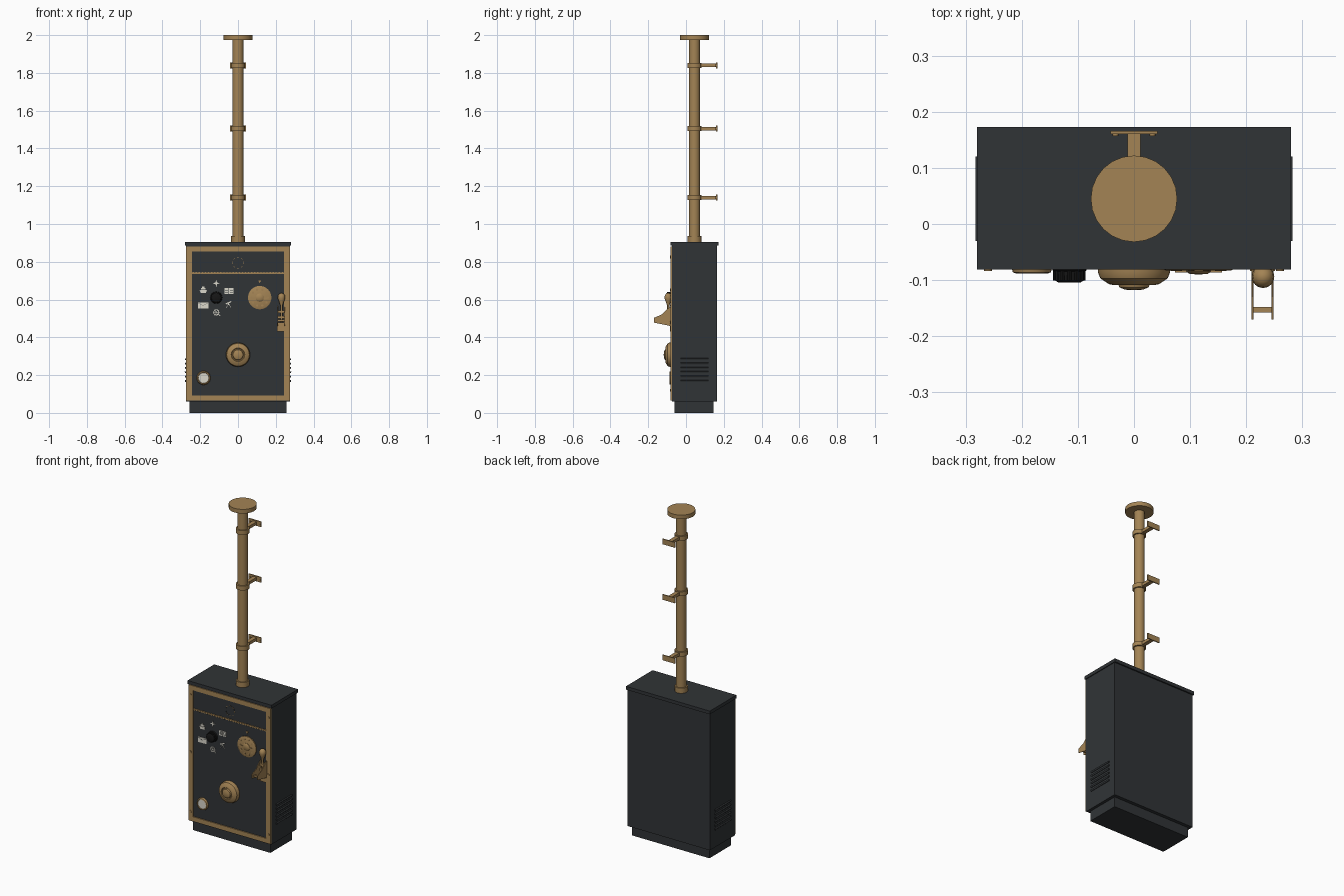
import bpy, bmesh
from math import pi, sin, cos
from mathutils import Matrix, Vector

cube = bpy.data.objects.get("Cube")
if cube:
    bpy.data.objects.remove(cube, do_unlink=True)


def material(name, rgb):
    m = bpy.data.materials.new(name)
    m.use_nodes = True
    m.diffuse_color = (*rgb, 1)
    m.node_tree.nodes["Principled BSDF"].inputs["Base Color"].default_value = (*rgb, 1)
    return m


DARK = material("dark_paint", (0.03, 0.034, 0.037))
BLACK = material("black_plastic", (0.008, 0.008, 0.008))
BRASS = material("brass", (0.37, 0.23, 0.09))
CREAM = material("cream", (0.7, 0.68, 0.6))
FACE = -0.075          # front of the panel
POLE_Y = 0.045


def finish(name, bm, mat, smooth=False):
    bmesh.ops.recalc_face_normals(bm, faces=bm.faces)
    mesh = bpy.data.meshes.new(name)
    bm.to_mesh(mesh)
    bm.free()
    mesh.materials.append(mat)
    ob = bpy.data.objects.new(name, mesh)
    bpy.context.collection.objects.link(ob)
    if smooth:
        bpy.ops.object.select_all(action='DESELECT')
        ob.select_set(True)
        bpy.context.view_layer.objects.active = ob
        bpy.ops.object.shade_smooth_by_angle(angle=0.6)
    return ob


def box(name, x, y, z, mat, tilt=0):
    """Box from (min, max) ranges, tilted about the y axis."""
    bm = bmesh.new()
    ranges = (x, y, z)
    mid = Vector([(a + b) / 2 for a, b in ranges])
    size = Matrix.Diagonal([b - a for a, b in ranges]).to_4x4()
    bmesh.ops.create_cube(bm, matrix=Matrix.Translation(mid) @ Matrix.Rotation(tilt, 4, 'Y') @ size)
    return finish(name, bm, mat)


def lathe(name, profile, loc, mat, forward=False, sides=24):
    """Spin (radius, height) points about z, or about -y when forward."""
    bm = bmesh.new()
    verts = [bm.verts.new((r, 0, h)) for r, h in profile]
    edges = [bm.edges.new(pair) for pair in zip(verts, verts[1:])]
    bmesh.ops.spin(bm, geom=verts + edges, axis=(0, 0, 1), cent=(0, 0, 0),
                   angle=2 * pi, steps=sides, use_duplicate=False)
    bmesh.ops.remove_doubles(bm, verts=bm.verts, dist=1e-5)
    turn = Matrix.Rotation(pi / 2 if forward else 0, 4, 'X')
    bm.transform(Matrix.Translation(loc) @ turn)
    return finish(name, bm, mat, True)


def disc(name, r, h, loc, mat, forward=False, sides=24):
    return lathe(name, [(0, 0), (r, 0), (r, h), (0, h)], loc, mat, forward, sides)


def ring(name, outer, inner, h, loc, mat):
    return lathe(name, [(inner, 0), (outer, 0), (outer, h), (inner, h), (inner, 0)], loc, mat, True)


def prism(name, points, start, depth, mat, along='y'):
    """Extrude an (x, z) outline along y, or a (y, z) outline along x."""
    bm = bmesh.new()
    place = (lambda a, b: (a, start, b)) if along == 'y' else (lambda a, b: (start, a, b))
    face = bm.faces.new([bm.verts.new(place(a, b)) for a, b in points])
    out = bmesh.ops.extrude_face_region(bm, geom=[face])["geom"]
    move = (0, depth, 0) if along == 'y' else (depth, 0, 0)
    bmesh.ops.translate(bm, vec=move, verts=[v for v in out if isinstance(v, bmesh.types.BMVert)])
    return finish(name, bm, mat)


# Cabinet
box("plinth", (-0.258, 0.258), (-0.06, 0.145), (0, 0.065), DARK)
box("cabinet_body", (-0.275, 0.275), (FACE, 0.165), (0.06, 0.888), DARK)
box("cabinet_lid", (-0.28, 0.28), (-0.081, 0.173), (0.885, 0.905), DARK)

# Brass frame with corner bolts
for side, sx in (("right", -1), ("left", 1)):
    xs = sorted((sx * 0.244, sx * 0.275))
    box(side + "_frame_strip", xs, (-0.081, FACE), (0.065, 0.882), BRASS)
    for z in (0.12, 0.48, 0.825):
        disc(side + "_frame_bolt", 0.007, 0.004, (sx * 0.26, -0.08, z), BRASS, True, 12)
    # Louvred side vents
    for i in range(6):
        z = 0.165 + i * 0.023
        box(side + "_vent_louvre", sorted((sx * 0.272, sx * 0.281)), (-0.03, 0.12),
            (z, z + 0.009), DARK, sx * 0.3)
for name, z in (("bottom", 0.065), ("top", 0.855)):
    box(name + "_frame_strip", (-0.244, 0.244), (-0.081, FACE), (z, z + 0.027), BRASS)

# Rope moulding and round emblem outline
box("rope_core", (-0.244, 0.244), (-0.077, FACE), (0.736, 0.744), BRASS)
for i in range(30):
    x = -0.236 + i * 0.0163
    box("rope_strand", (x - 0.006, x + 0.006), (-0.08, FACE), (0.736, 0.745), BRASS, 0.4)
ring("emblem_ring", 0.031, 0.028, 0.002, (0, FACE, 0.795), DARK)
for i in range(8):
    a = i * pi / 4
    x, z = 0.0295 * cos(a), 0.795 + 0.0295 * sin(a)
    box("emblem_dash", (x - 0.006, x + 0.006), (-0.078, FACE), (z - 0.001, z + 0.001),
        BRASS, pi / 2 - a)

# Selector knob with grip ridges
KX, KZ = -0.115, 0.61
lathe("selector_knob", [(0, 0), (0.032, 0), (0.03, 0.008), (0.026, 0.01), (0.025, 0.026),
                        (0.02, 0.029), (0, 0.029)], (KX, FACE, KZ), BLACK, True)
for i in range(12):
    a = i * pi / 6
    disc("selector_knob_ridge", 0.004, 0.026,
         (KX + 0.025 * cos(a), FACE, KZ + 0.025 * sin(a)), BLACK, True, 8)

# Pictograms around the selector
ICON = (FACE, -0.003)
star = [(KX + r * sin(i * pi / 4), 0.686 + r * cos(i * pi / 4))
        for i, r in enumerate([0.019, 0.006] * 4)]
prism("star_icon", star, *ICON, CREAM)
ship = [(-0.02, 0.002), (0.02, 0.002), (0.013, -0.013), (-0.013, -0.013)]
prism("ship_icon_hull", [(x - 0.184, z + 0.648) for x, z in ship], *ICON, CREAM)
for x, w, z, h in ((-0.184, 0.012, 0.652, 0.009), (-0.184, 0.006, 0.661, 0.007)):
    box("ship_icon_deck", (x - w, x + w), (-0.078, FACE), (z, z + h), CREAM)
for sx in (-1, 1):
    cx = -0.048 + sx * 0.0125
    box("book_icon_page", (cx - 0.0115, cx + 0.0115), (-0.078, FACE), (0.63, 0.66), CREAM)
    for z in (0.639, 0.646, 0.653):
        box("book_icon_line", (cx - 0.008, cx + 0.008), (-0.079, FACE), (z - 0.001, z + 0.001), DARK)
    box("envelope_icon_flap", sorted((-0.184, -0.184 + sx * 0.026)), (-0.079, FACE),
        (0.574, 0.576), DARK, -sx * 0.45)
    box("tripod_icon_leg", (-0.051 + sx * 0.007, -0.049 + sx * 0.007), (-0.078, FACE),
        (0.555, 0.578), CREAM, -sx * 0.45)
box("envelope_icon", (-0.211, -0.157), (-0.078, FACE), (0.552, 0.584), CREAM)
box("tripod_icon_post", (-0.052, -0.048), (-0.078, FACE), (0.57, 0.585), CREAM)
box("tripod_icon_tube", (-0.066, -0.034), (-0.078, FACE), (0.58, 0.586), CREAM, -0.4)
ring("wheel_icon_rim", 0.016, 0.012, 0.003, (KX, FACE, 0.532), CREAM)
for i in range(3):
    box("wheel_icon_spoke", (KX - 0.018, KX + 0.018), (-0.078, FACE), (0.531, 0.533), CREAM, i * pi / 3)
box("wheel_icon_handle", (KX + 0.009, KX + 0.023), (-0.078, FACE), (0.516, 0.52), CREAM, pi / 4)

# Rotary dial
DX, DZ = 0.115, 0.61
lathe("dial_plate", [(0, 0), (0.062, 0), (0.062, 0.006), (0.058, 0.008), (0, 0.008)],
      (DX, FACE, DZ), BRASS, True, 32)
for i in range(10):
    a = i * pi / 5
    disc("dial_finger_mark", 0.006, 0.009,
         (DX + 0.044 * cos(a), FACE, DZ + 0.044 * sin(a)), BRASS, True, 12)
lathe("dial_boss", [(0.022, 0), (0.022, 0.01), (0.016, 0.014), (0, 0.015)],
      (DX, FACE, DZ), BRASS, True)
box("dial_grip", (DX - 0.042, DX + 0.042), (-0.086, FACE), (DZ - 0.006, DZ + 0.002), BRASS)
prism("dial_pointer", [(DX - 0.009, 0.702), (DX + 0.009, 0.702), (DX, 0.687)], FACE, -0.004, BRASS)

# Lever on its quadrant
LX = 0.23
fan = [(FACE, 0.565), (-0.095, 0.553), (-0.13, 0.52), (-0.17, 0.503), (-0.17, 0.478),
       (-0.12, 0.468), (FACE, 0.458)]
for side, x in (("right", 0.209), ("left", 0.245)):
    prism(side + "_lever_quadrant", fan, x, 0.004, BRASS, 'x')
box("lever_cross_bar", (0.209, 0.249), (-0.158, -0.148), (0.485, 0.495), BRASS)
box("lever_back_plate", (0.207, 0.251), (-0.084, FACE), (0.43, 0.478), BRASS)
for z in (0.5, 0.53):
    box("lever_step", (0.213, 0.245), (-0.1, FACE), (z, z + 0.012), BRASS)
lathe("lever_handle", [(0, 0), (0.006, 0), (0.006, 0.09), (0.013, 0.108), (0.02, 0.128),
                       (0.018, 0.143), (0.01, 0.152), (0, 0.155)], (LX, -0.094, 0.48), BRASS)

# Large stepped front knob
lathe("large_knob", [(0, 0), (0.064, 0), (0.064, 0.012), (0.06, 0.022), (0.045, 0.032),
                     (0.036, 0.034), (0.033, 0.03), (0.029, 0.03), (0.026, 0.038),
                     (0.016, 0.042), (0, 0.043)], (0, FACE, 0.308), BRASS, True, 32)

# Small gauge
lathe("gauge_bezel", [(0.027, 0.006), (0.029, 0.013), (0.034, 0.011), (0.037, 0)],
      (-0.182, FACE, 0.185), BRASS, True)
disc("gauge_face", 0.029, 0.008, (-0.182, FACE, 0.185), CREAM, True)

# Chimney pole with foot collar and round top
disc("pole", 0.029, 1.09, (0, POLE_Y, 0.9), BRASS)
disc("pole_foot_collar", 0.036, 0.032, (0, POLE_Y, 0.904), BRASS)
disc("pole_cap", 0.077, 0.025, (0, POLE_Y, 1.975), BRASS)

# Wall brackets
for z in (1.14, 1.505, 1.84):
    disc("bracket_clamp", 0.037, 0.026, (0, POLE_Y, z - 0.013), BRASS)
    box("bracket_arm", (-0.012, 0.012), (0.07, 0.162), (z - 0.009, z + 0.009), BRASS)
    box("bracket_wall_plate", (-0.042, 0.042), (0.16, 0.166), (z - 0.016, z + 0.016), BRASS)
    for x in (-0.033, 0.033):
        disc("bracket_screw", 0.005, 0.004, (x, 0.161, z), BRASS, True, 12)
